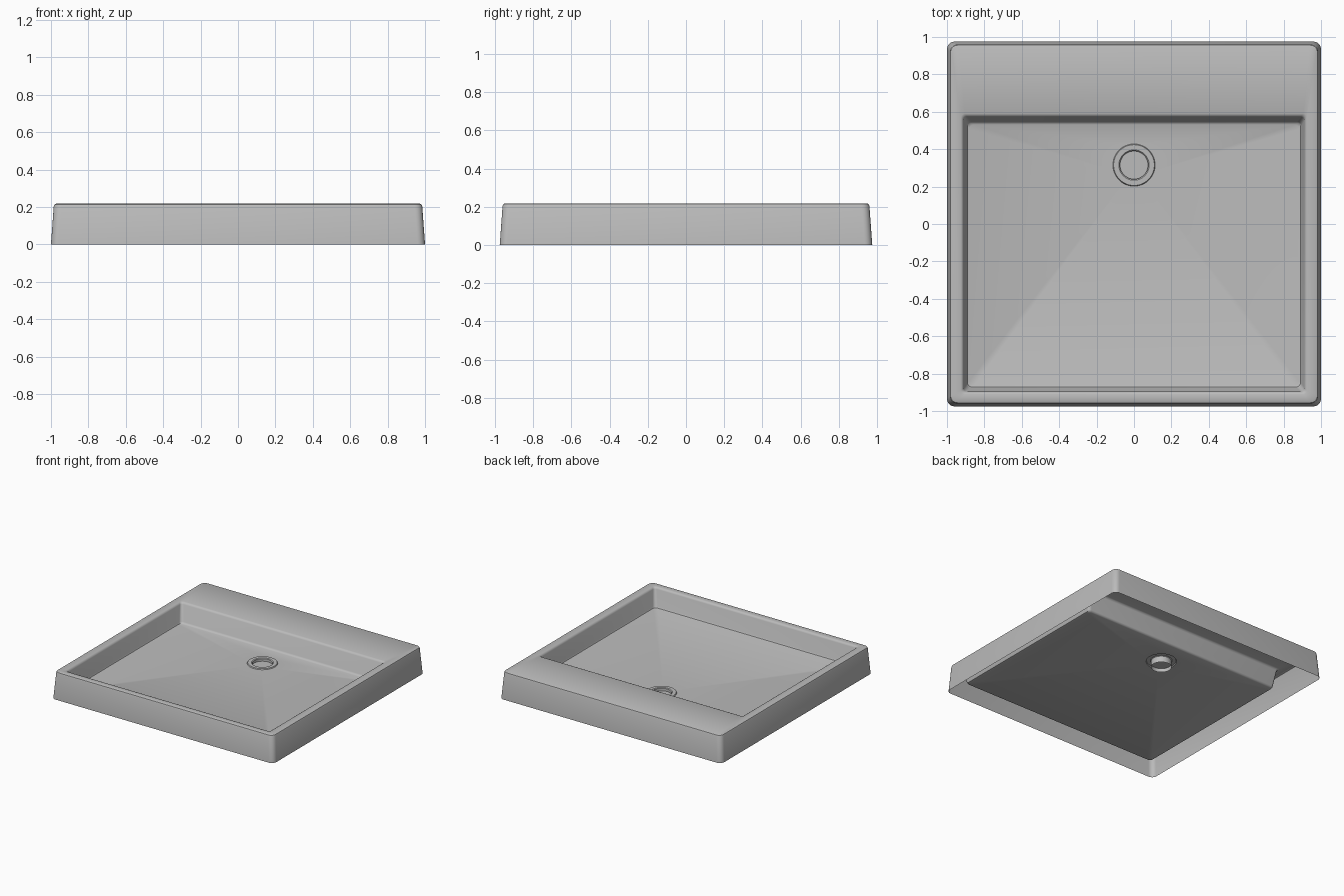
import bpy
import bmesh
from math import cos, sin, pi, radians

cube = bpy.data.objects.get("Cube")
if cube:
    bpy.data.objects.remove(cube)

ceramic = bpy.data.materials.new("grey_ceramic")
ceramic.use_nodes = True
GREY = (0.5, 0.5, 0.5, 1)
ceramic.diffuse_color = GREY
ceramic.node_tree.nodes["Principled BSDF"].inputs["Base Color"].default_value = GREY

DRAIN_Y, DRAIN_R, SIDES = 0.315, 0.113, 48


def rounded_ring(bm, half_x, y0, y1, radius, z, steps=5):
    """Counter-clockwise rounded rectangle of vertices."""
    ring = []
    corners = [(half_x - radius, y1 - radius), (radius - half_x, y1 - radius),
               (radius - half_x, y0 + radius), (half_x - radius, y0 + radius)]
    for quarter, (cx, cy) in enumerate(corners):
        for i in range(steps + 1):
            a = (quarter + i / steps) * pi / 2
            ring.append(bm.verts.new((cx + radius * cos(a), cy + radius * sin(a), z)))
    return ring


def circle_ring(bm, radius, z):
    return [bm.verts.new((radius * cos(2 * pi * i / SIDES),
                          DRAIN_Y + radius * sin(2 * pi * i / SIDES), z))
            for i in range(SIDES)]


def loft(bm, rings):
    for a, b in zip(rings, rings[1:]):
        n = len(a)
        for i in range(n):
            j = (i + 1) % n
            bm.faces.new((a[i], a[j], b[j], b[i]))


def loop_edges(bm, ring):
    edges = []
    for a, b in zip(ring, ring[1:] + ring[:1]):
        edges.append(bm.edges.get((a, b)) or bm.edges.new((a, b)))
    return edges


def finish(bm, name):
    mesh = bpy.data.meshes.new(name)
    bm.to_mesh(mesh)
    bm.free()
    mesh.materials.append(ceramic)
    obj = bpy.data.objects.new(name, mesh)
    bpy.context.collection.objects.link(obj)
    bpy.ops.object.select_all(action='DESELECT')
    obj.select_set(True)
    bpy.context.view_layer.objects.active = obj
    bpy.ops.object.shade_smooth_by_angle(angle=radians(35))


# Basin shell: outer walls, rim with rear shelf, basin walls, open underneath
bm = bmesh.new()
profile = [  # half width, front y, back y, corner radius, height
    (1.0, -0.975, 0.975, 0.04, 0),
    (0.985, -0.96, 0.96, 0.04, 0.205),
    (0.981, -0.956, 0.956, 0.038, 0.214),
    (0.972, -0.947, 0.947, 0.034, 0.218),
    (0.925, -0.91, 0.59, 0.02, 0.218),
    (0.917, -0.902, 0.58, 0.02, 0.214),
    (0.911, -0.896, 0.572, 0.02, 0.203),
    (0.896, -0.878, 0.548, 0.025, 0.075),
    (0.891, -0.872, 0.541, 0.025, 0.065),
    (0.88, -0.862, 0.531, 0.025, 0.061),
]
rings = [rounded_ring(bm, *p) for p in profile]
loft(bm, rings)

# Basin floor with a round drain opening
hole = circle_ring(bm, DRAIN_R, 0.06)
bmesh.ops.triangle_fill(bm, use_beauty=True, normal=(0, 0, 1),
                        edges=loop_edges(bm, rings[-1]) + loop_edges(bm, hole))
finish(bm, "basin_shell")

# Drain fitting: raised flange, recessed cup and tail pipe
bm = bmesh.new()
flange = [circle_ring(bm, r, z) for r, z in
          ((DRAIN_R, 0.06), (0.109, 0.067), (0.081, 0.067), (0.075, 0.062), (0.075, 0.042))]
loft(bm, flange)
bm.faces.new(flange[-1])
finish(bm, "drain_flange")

bm = bmesh.new()
loft(bm, [circle_ring(bm, 0.076, z) for z in (0.012, 0.062)])
finish(bm, "drain_pipe")
